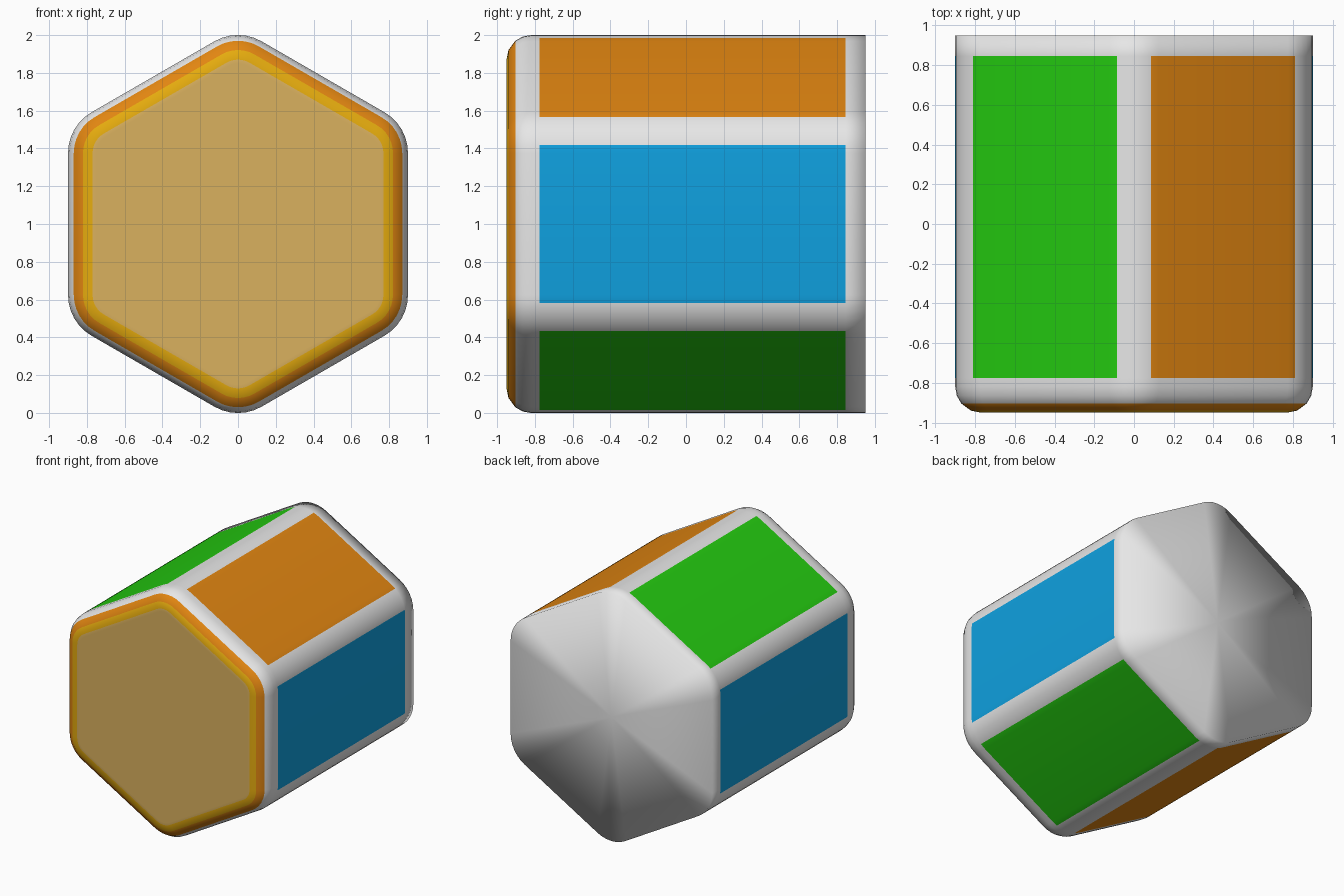
import bpy, bmesh, math

if "Cube" in bpy.data.objects:
    bpy.data.objects.remove(bpy.data.objects["Cube"])

APOTHEM, CORNER_R = 0.90, 0.25      # hexagon across-flats half width, rounded corner radius
EDGE_R = 0.13                       # rounding of the front rim
FRONT, BACK = -0.95, 0.95
STEPS = (-30, -20, -10, 0, 10, 20, 30)


def material(name, r, g, b):
    lin = [((c / 255 + 0.055) / 1.055) ** 2.4 for c in (r, g, b)]
    m = bpy.data.materials.new(name)
    m.diffuse_color = (*lin, 1)
    m.use_nodes = True
    m.node_tree.nodes["Principled BSDF"].inputs["Base Color"].default_value = m.diffuse_color
    return m


names = ["light_grey", "blue", "orange", "green", "gold", "tan"]
cols = [(231, 231, 231), (15, 161, 224), (226, 134, 17), (36, 203, 16), (230, 172, 14), (218, 177, 95)]
GREY, BLUE, ORANGE, GREEN, GOLD, TAN = range(6)

bm = bmesh.new()


def hex_ring(y, inset):
    """Rounded, point-up hexagon around the y axis, shrunk by inset."""
    centre = (APOTHEM - CORNER_R) / math.cos(math.radians(30))
    r = CORNER_R - inset
    ring = []
    for k in range(6):
        a = math.radians(30 + 60 * k)
        for s in STEPS:
            b = a + math.radians(s)
            ring.append(bm.verts.new((centre * math.cos(a) + r * math.cos(b), y,
                                      1 + centre * math.sin(a) + r * math.sin(b))))
    return ring


# Profile from the front cap to the back: (y, inset, colour of the band that follows)
profile = [(FRONT, 0.15, TAN)]
for ang, col in ((90, GOLD), (67, ORANGE), (40, GREY), (20, GREY), (0, GREY)):
    t = math.radians(ang)
    profile.append((FRONT + EDGE_R * (1 - math.sin(t)), EDGE_R * (1 - math.cos(t)), col))
profile += [(-0.775, 0, "panel"), (0.845, 0, GREY), (BACK, 0, GREY)]
rings = [hex_ring(y, d) for y, d, _ in profile]

# Side panel colours, starting at the upper right face and going round
panel_cols = (ORANGE, GREEN, BLUE, ORANGE, GREEN, BLUE)
panel_by_angle = {60: ORANGE, 120: GREEN, 180: BLUE, 240: ORANGE, 300: GREEN, 0: BLUE}
n = len(rings[0])
per = len(STEPS)
for (y, d, col), r0, r1 in zip(profile, rings, rings[1:]):
    for i in range(n):
        j = (i + 1) % n
        f = bm.faces.new((r0[i], r0[j], r1[j], r1[i]))
        c = col
        if col == "panel":
            corner, seg = divmod(i, per)
            c = GREY
            if seg >= per - 2:                      # last arc step and the flat
                c = panel_by_angle[(60 + 60 * corner) % 360]
            elif seg == 0:                          # first arc step after the flat
                c = panel_by_angle[60 * corner]
        f.material_index = c

# Front cap
bm.faces.new(rings[0]).material_index = TAN
# Back cap: fan to the centre, sharing smooth normals with the sides
hub = bm.verts.new((0, BACK, 1))
for i in range(n):
    bm.faces.new((rings[-1][i], rings[-1][(i + 1) % n], hub)).material_index = GREY

bmesh.ops.recalc_face_normals(bm, faces=bm.faces)
for f in bm.faces:
    f.smooth = True
me = bpy.data.meshes.new("hexagonal_barrel")
bm.to_mesh(me)
bm.free()
for nm, c in zip(names, cols):
    me.materials.append(material(nm, *c))
ob = bpy.data.objects.new("hexagonal_barrel", me)
bpy.context.collection.objects.link(ob)
